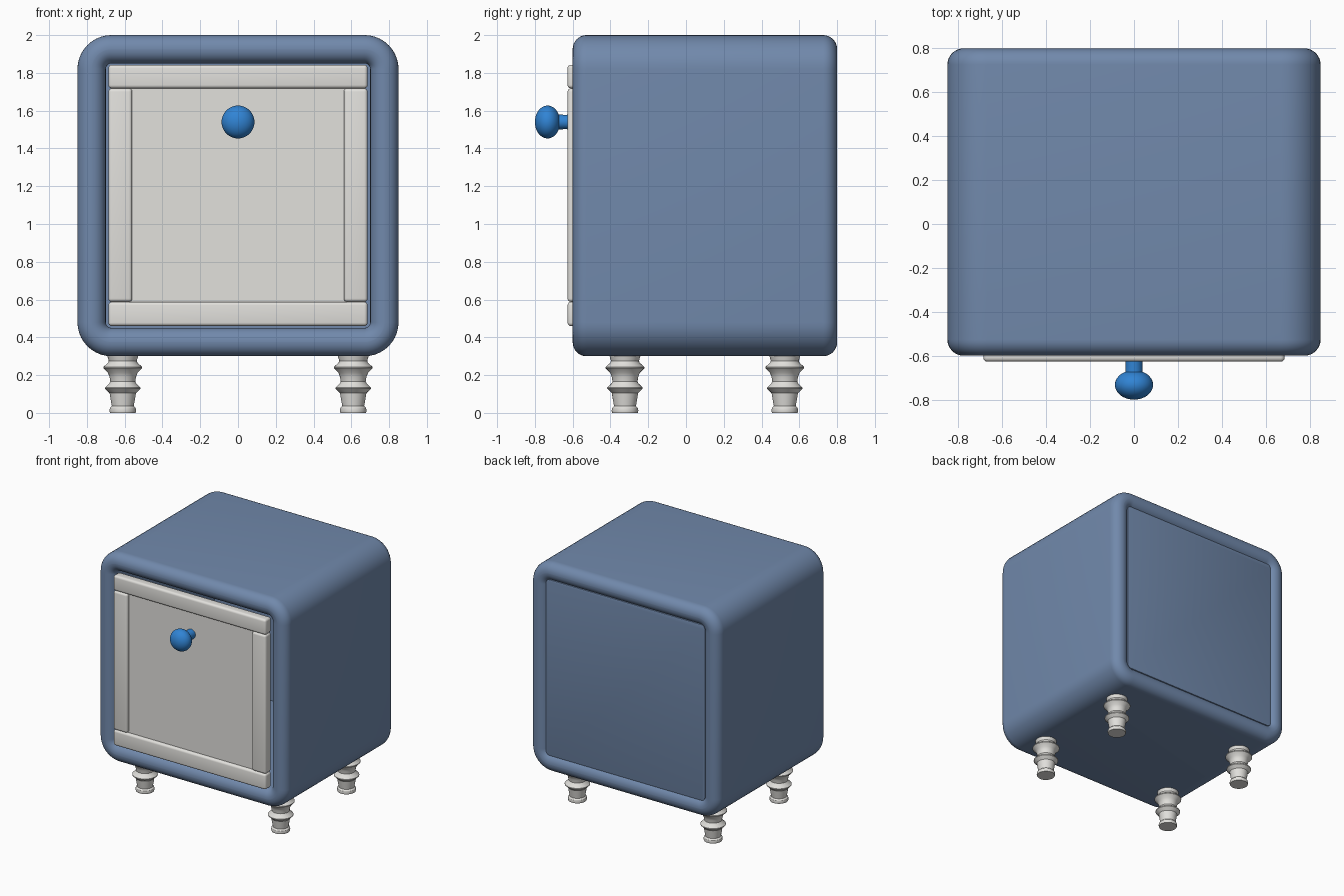
import bpy, bmesh, math
from mathutils import Matrix

if "Cube" in bpy.data.objects:
    bpy.data.objects.remove(bpy.data.objects["Cube"])


def material(name, rgb):
    m = bpy.data.materials.new(name)
    m.diffuse_color = (*rgb, 1)
    m.use_nodes = True
    m.node_tree.nodes["Principled BSDF"].inputs["Base Color"].default_value = m.diffuse_color
    return m


BLUE = material("slate blue", (0.165, 0.25, 0.41))
WHITE = material("off white", (0.76, 0.75, 0.72))
KNOB = material("bright blue", (0.03, 0.23, 0.66))
ZC = 1.15  # height of the cabinet centre


def finish(bm, name, mat, angle=35):
    bmesh.ops.recalc_face_normals(bm, faces=bm.faces)
    me = bpy.data.meshes.new(name)
    bm.to_mesh(me)
    bm.free()
    ob = bpy.data.objects.new(name, me)
    bpy.context.collection.objects.link(ob)
    me.materials.append(mat)
    bpy.ops.object.select_all(action='DESELECT')
    ob.select_set(True)
    bpy.context.view_layer.objects.active = ob
    bpy.ops.object.shade_smooth_by_angle(angle=math.radians(angle))
    return ob


def rounded_square(half, r, seg=10):
    """Rounded square outline in x and z about the cabinet centre."""
    pts = []
    for q in range(4):
        a0 = q * math.pi / 2
        sx = 1 if q in (0, 3) else -1
        sz = 1 if q < 2 else -1
        for i in range(seg + 1):
            a = a0 + i / seg * math.pi / 2
            pts.append((sx * (half - r) + r * math.cos(a),
                        ZC + sz * (half - r) + r * math.sin(a)))
    return pts


def loft(rings, closed):
    """Skin a list of (half, radius, y) outlines."""
    bm = bmesh.new()
    loops = [[bm.verts.new((x, y, z)) for x, z in rounded_square(h, r)]
             for h, r, y in rings]
    n = len(loops[0])
    for k in range(len(loops) if closed else len(loops) - 1):
        a, b = loops[k], loops[(k + 1) % len(loops)]
        for i in range(n):
            j = (i + 1) % n
            bm.faces.new((a[i], a[j], b[j], b[i]))
    if not closed:
        bm.faces.new(loops[0])
        bm.faces.new(loops[-1])
    return bm


def box(name, x0, x1, y0, y1, z0, z1, mat, bevel=0.0):
    bm = bmesh.new()
    bmesh.ops.create_cube(bm, size=1, matrix=Matrix.Translation(
        ((x0 + x1) / 2, (y0 + y1) / 2, (z0 + z1) / 2))
        @ Matrix.Diagonal((x1 - x0, y1 - y0, z1 - z0, 1)))
    if bevel:
        bmesh.ops.bevel(bm, geom=bm.edges[:], offset=bevel, segments=4,
                        profile=0.5, affect='EDGES')
    return finish(bm, name, mat)


def lathe(name, profile, matrix, mat, steps=32, angle=35):
    """Revolve (radius, height) points about local z."""
    bm = bmesh.new()
    vs = [bm.verts.new((r, 0, h)) for r, h in profile]
    es = [bm.edges.new(p) for p in zip(vs, vs[1:])]
    bmesh.ops.spin(bm, geom=vs + es, cent=(0, 0, 0), axis=(0, 0, 1),
                   angle=2 * math.pi, steps=steps)
    bmesh.ops.remove_doubles(bm, verts=bm.verts, dist=1e-5)
    bm.transform(matrix)
    return finish(bm, name, mat, angle)


# Cabinet shell: a rounded cross-section swept around a rounded square
R, WALL, Y0, Y1 = 0.074, 0.15, -0.6, 0.8
section = []
for cx, cy, a0 in ((R, Y0 + R, 180), (WALL - R, Y0 + R, 270),
                   (WALL - R, Y1 - R, 0), (R, Y1 - R, 90)):
    for i in range(9):
        a = math.radians(a0 + i * 90 / 8)
        section.append((cx + R * math.cos(a), cy + R * math.sin(a)))
finish(loft([(0.85 - d, max(0.18 - d, 0.03), y) for d, y in section], True),
       "cabinet_shell", BLUE)

# Back panel, slightly inset with a softened edge
finish(loft([(0.70, 0.03, 0.70), (0.717, 0.035, 0.73), (0.717, 0.035, 0.772),
             (0.714, 0.032, 0.778), (0.708, 0.028, 0.78)], False),
       "back_panel", BLUE)

# Door: thin panel framed by two rails and two stiles
box("door_panel", -0.675, 0.675, -0.602, -0.56, 0.47, 1.83, WHITE)
for name, z0, z1 in (("bottom_rail", 0.46, 0.588), ("top_rail", 1.718, 1.843)):
    box(name, -0.686, 0.686, -0.627, -0.55, z0, z1, WHITE, 0.018)
for name, s in (("left_stile", -1), ("right_stile", 1)):
    a, b = sorted((s * 0.56, s * 0.686))
    box(name, a, b, -0.627, -0.55, 0.588, 1.718, WHITE, 0.018)

# Knob and its stem, turned about the front-back axis
turn = Matrix.Translation((0, 0, 1.54)) @ Matrix.Rotation(math.pi / 2, 4, 'X')
ball = [(0.087 * math.sin(math.pi * i / 20), 0.733 - 0.067 * math.cos(math.pi * i / 20))
        for i in range(21)]
lathe("knob", ball, turn, KNOB, 40)
lathe("knob_stem", [(0, 0.59), (0.04, 0.59), (0.038, 0.64), (0.04, 0.70), (0, 0.70)],
      turn, KNOB)

# Turned legs with two sharp rings each
leg = [(0, 0), (0.068, 0), (0.071, 0.012), (0.068, 0.026), (0.058, 0.036),
       (0.064, 0.07), (0.07, 0.105), (0.094, 0.128), (0.094, 0.134), (0.072, 0.155),
       (0.066, 0.165), (0.07, 0.19), (0.078, 0.212), (0.103, 0.237), (0.103, 0.243),
       (0.078, 0.265), (0.074, 0.275), (0.084, 0.31), (0, 0.31)]
for side, x in (("left", -0.61), ("right", 0.61)):
    for end, y in (("front", -0.323), ("back", 0.523)):
        lathe(f"{end}_{side}_leg", leg, Matrix.Translation((x, y, 0)), WHITE, 32, 30)
